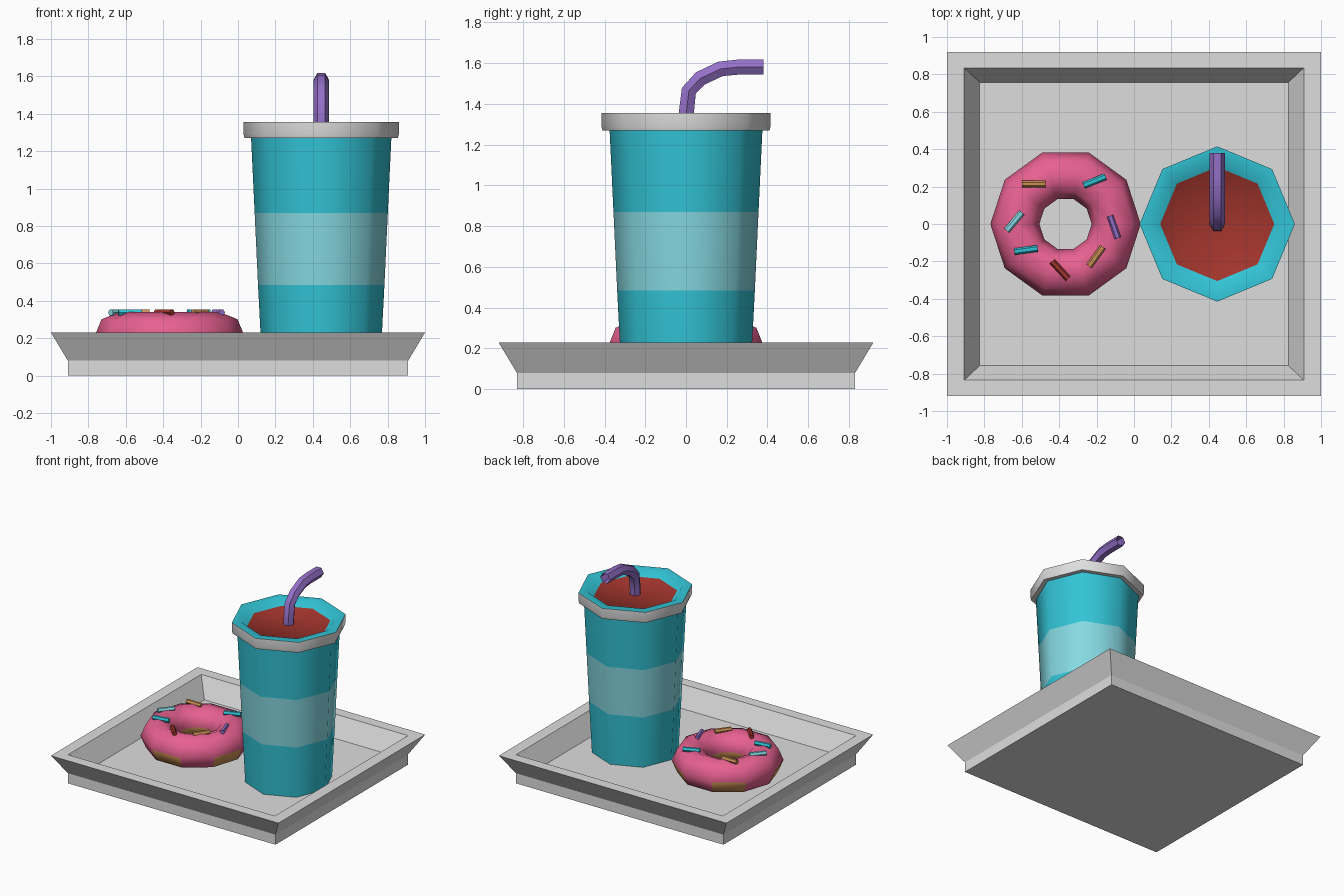
import bpy, bmesh
from math import cos, sin, pi, radians
from mathutils import Vector

if "Cube" in bpy.data.objects:
    bpy.data.objects.remove(bpy.data.objects["Cube"])


def material(name, r, g, b):
    m = bpy.data.materials.new(name)
    lin = lambda c: ((c / 255 + 0.055) / 1.055) ** 2.4
    m.diffuse_color = (lin(r), lin(g), lin(b), 1)
    m.use_nodes = True
    m.node_tree.nodes["Principled BSDF"].inputs["Base Color"].default_value = m.diffuse_color
    return m


WHITE = material("white", 222, 222, 222)
CYAN = material("cyan", 50, 196, 214)
PALE = material("pale_cyan", 134, 217, 226)
RED = material("dark_red", 160, 52, 44)
PURPLE = material("purple", 148, 112, 200)
PINK = material("pink", 234, 98, 146)
TAN = material("tan", 205, 145, 85)


def skin(name, rings, mats, rule=None, closed=False, cap_start=True, cap_end=True, smooth=True):
    """Join rings of points into a surface; rule(segment, side) gives the material index."""
    bm = bmesh.new()
    vs = [[bm.verts.new(p) for p in ring] for ring in rings]
    n = len(rings[0])
    rule = rule or (lambda i, j: 0)
    for i in range(len(vs) if closed else len(vs) - 1):
        a, b = vs[i], vs[(i + 1) % len(vs)]
        for j in range(n):
            k = (j + 1) % n
            bm.faces.new((a[j], a[k], b[k], b[j])).material_index = rule(i, j)
    if not closed:
        if cap_start:
            bm.faces.new(vs[0][::-1]).material_index = rule(-1, 0)
        if cap_end:
            bm.faces.new(vs[-1]).material_index = rule(len(vs) - 1, 0)
    bmesh.ops.recalc_face_normals(bm, faces=bm.faces)
    me = bpy.data.meshes.new(name)
    bm.to_mesh(me)
    bm.free()
    for m in mats:
        me.materials.append(m)
    ob = bpy.data.objects.new(name, me)
    bpy.context.collection.objects.link(ob)
    if smooth:
        bpy.ops.object.select_all(action='DESELECT')
        ob.select_set(True)
        bpy.context.view_layer.objects.active = ob
        bpy.ops.object.shade_smooth_by_angle(angle=radians(50))
    return ob


def circle(cx, r, z, n):
    return [(cx + r * cos(2 * pi * j / n), r * sin(2 * pi * j / n), z) for j in range(n)]


def rect(x, y, z):
    return [(x, y, z), (-x, y, z), (-x, -y, z), (x, -y, z)]


# tray: straight foot, flared wall, flat rim, sloped inside
skin("tray", [rect(.91, .83, 0), rect(.91, .83, .08), rect(1, .92, .23),
              rect(.908, .835, .23), rect(.825, .757, .08)], [WHITE], smooth=False)

# cup: tapered octagon with pale band, white lip, cyan inside and drink on top
CX = .445
cup_profile = [(.317, .08), (.338, .485), (.356, .87), (.375, 1.27), (.41, 1.27),
               (.415, 1.29), (.415, 1.355), (.35, 1.355), (.305, 1.315)]
cup_colours = {1: 1, 3: 2, 4: 2, 5: 2, 8: 3}
skin("cup", [circle(CX, r, z, 8) for r, z in cup_profile], [CYAN, PALE, WHITE, RED],
     rule=lambda i, j: cup_colours.get(i, 0))

# straw: hexagonal tube bending to the back, open at the end
path = [Vector((CX, y, z)) for y, z in
        [(0, 1.31), (.002, 1.36), (.014, 1.465), (.07, 1.525), (.17, 1.572), (.25, 1.58), (.38, 1.58)]]
rings = []
for i, p in enumerate(path):
    t = (path[min(i + 1, len(path) - 1)] - path[max(i - 1, 0)]).normalized()
    side = Vector((1, 0, 0))
    up = side.cross(t)
    rings.append([p + .0425 * (side * cos(j * pi / 3) + up * sin(j * pi / 3)) for j in range(6)])
skin("straw", rings, [PURPLE], cap_end=False)

# doughnut: ten-sided ring, dough below, icing drips on every other outer side
DX, DZ = -.366, .209
minor = [2 * pi * i / 8 for i in range(8)]


def icing(i, j):
    if i < 4:
        return 0
    if i == 7:
        return 1 if j % 2 else 0
    return 1


skin("doughnut", [circle(DX, .271 + .131 * cos(a), DZ + .13 * sin(a), 10) for a in minor],
     [PINK, TAN], rule=icing, closed=True)

# sprinkles: small hexagonal rods lying on the icing (x, y, angle, colour)
for k, (x, y, deg, mat) in enumerate([
        (-.535, .214, 0, TAN), (-.21, .23, 22, CYAN), (-.64, .013, 50, PALE),
        (-.577, -.139, 8, CYAN), (-.395, -.246, -47, RED), (-.203, -.174, 54, TAN),
        (-.107, -.016, -71, PURPLE)]):
    d = Vector((cos(radians(deg)), sin(radians(deg)), 0))
    side = Vector((-d.y, d.x, 0))
    c = Vector((x, y, .337))
    rods = [[c + d * s + .018 * (side * cos(j * pi / 3) + Vector((0, 0, sin(j * pi / 3))))
             for j in range(6)] for s in (-.063, .063)]
    skin("sprinkle_%d" % (k + 1), rods, [mat], smooth=False)
